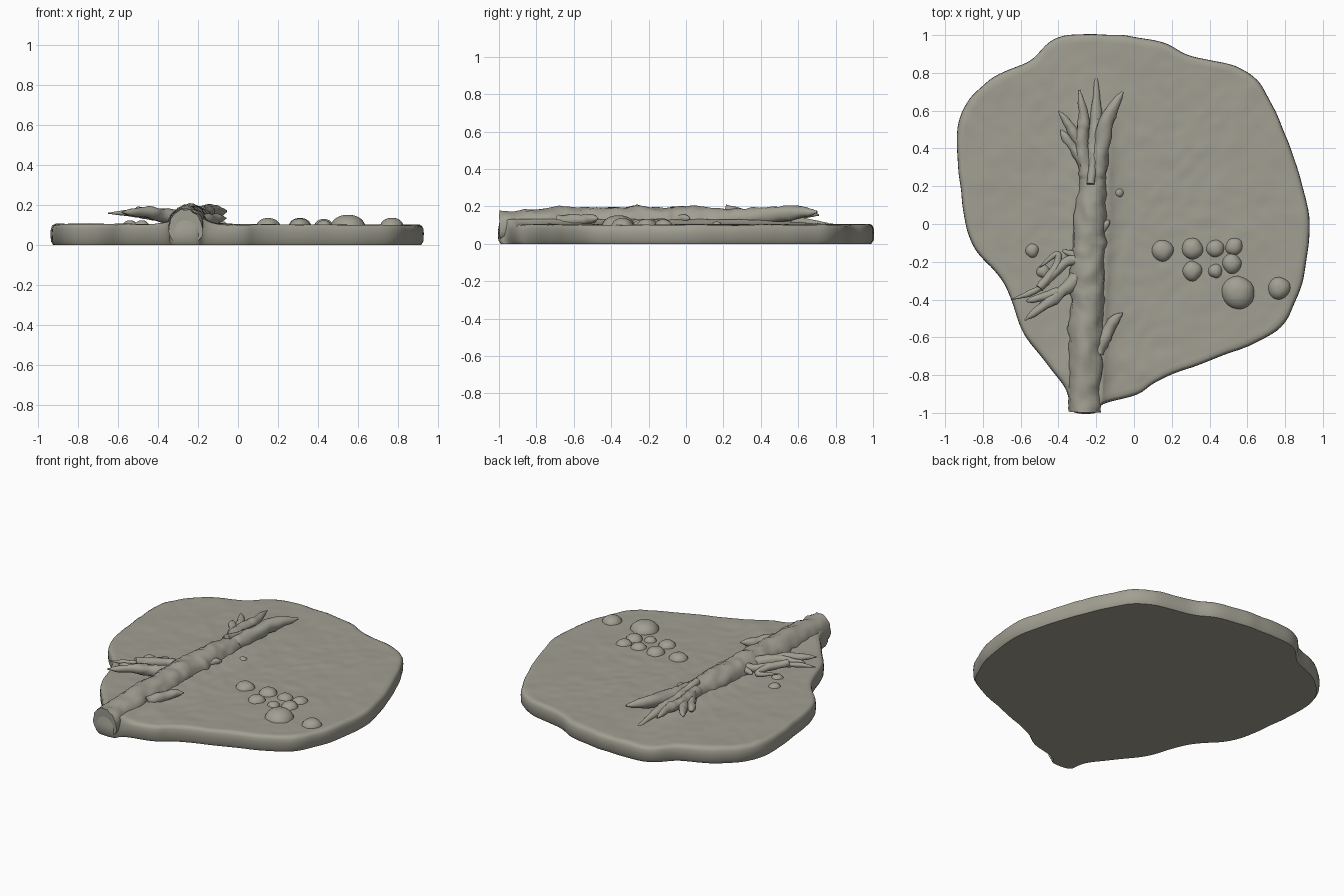
import bpy, bmesh, math
from mathutils import Vector, noise

if "Cube" in bpy.data.objects:
    bpy.data.objects.remove(bpy.data.objects["Cube"])

stone = bpy.data.materials.new("olive_grey")
stone.diffuse_color = (0.36, 0.35, 0.29, 1)
stone.use_nodes = True
stone.node_tree.nodes["Principled BSDF"].inputs["Base Color"].default_value = stone.diffuse_color


def smooth_path(pts, steps, closed=False):
    """Catmull-Rom interpolation of points of any size."""
    n, out = len(pts), []
    get = (lambda i: pts[i % n]) if closed else (lambda i: pts[min(max(i, 0), n - 1)])
    for i in range(n if closed else n - 1):
        a, b, c, d = (Vector(get(i + k)) for k in (-1, 0, 1, 2))
        for s in range(steps):
            t = s / steps
            out.append(0.5 * (2 * b + (c - a) * t + (2 * a - 5 * b + 4 * c - d) * t * t
                              + (3 * b - a - 3 * c + d) * t ** 3))
    if not closed:
        out.append(Vector(pts[-1]))
    return out


def skin(name, rings):
    """Loft closed rings and fan-cap both ends."""
    bm = bmesh.new()
    vr = [[bm.verts.new(p) for p in r] for r in rings]
    n = len(vr[0])
    for a, b in zip(vr, vr[1:]):
        for i in range(n):
            j = (i + 1) % n
            bm.faces.new((a[i], a[j], b[j], b[i]))
    for r in (vr[0], vr[-1]):
        c = bm.verts.new(sum((v.co for v in r), Vector()) / n)
        for i in range(n):
            bm.faces.new((r[i], r[(i + 1) % n], c))
    bmesh.ops.recalc_face_normals(bm, faces=bm.faces)
    me = bpy.data.meshes.new(name)
    bm.to_mesh(me)
    bm.free()
    ob = bpy.data.objects.new(name, me)
    bpy.context.collection.objects.link(ob)
    me.materials.append(stone)
    bpy.ops.object.select_all(action='DESELECT')
    ob.select_set(True)
    bpy.context.view_layer.objects.active = ob
    bpy.ops.object.shade_smooth_by_angle(angle=math.radians(50))


def limb(name, path, rough, sides):
    """Knobbly tube along a dense path of x, y, z, radius."""
    cen = [Vector(p[:3]) for p in path]
    rings = []
    for k, p in enumerate(path):
        t = (cen[min(k + 1, len(cen) - 1)] - cen[max(k - 1, 0)]).normalized()
        side = t.cross(Vector((0, 0, 1))).normalized()
        up = side.cross(t)
        ring = []
        for i in range(sides):
            a = math.tau * i / sides
            d = (side * math.cos(a) + up * math.sin(a)) * p[3]
            q = cen[k] + d
            ring.append(cen[k] + d * (1 + rough * (noise.noise(q * 14) + 0.6 * noise.noise(q * 35))))
        rings.append(ring)
    skin(name, rings)


def twig(name, radius, z0, z1, *xy):
    """Tapering branch through plan points, rising from z0 to z1."""
    plan = smooth_path(xy, 9)
    n = len(plan) - 1
    limb(name, [(p.x, p.y, z0 + (z1 - z0) * min(1, 1.6 * i / n),
                 radius * (1 - 0.45 * i / n) * max(0.2, 1 - (i / n) ** 6))
                for i, p in enumerate(plan)], 0.3, 14)


def mound(name, x, y, r):
    """Rounded lump sitting on the slab."""
    base, height, rings = 0.085, 0.018 + 0.55 * r, []
    for k in range(9):
        e = math.pi / 2 * k / 9
        c = Vector((x, y, base + height * math.sin(e)))
        ring = []
        for i in range(20):
            d = Vector((math.cos(math.tau * i / 20), math.sin(math.tau * i / 20), 0))
            ring.append(c + d * r * math.cos(e) ** 0.9 * (1 + 0.15 * noise.noise(c * 9 + d)))
        rings.append(ring)
    skin(name, rings)


# Ground slab: irregular outline, rounded rim, gently uneven top
outline = [(-.33, -.99), (-.21, -1), (-.16, -.95), (.02, -.9), (.17, -.81), (.7, -.6),
           (.86, -.4), (.93, -.03), (.86, .31), (.7, .69), (.55, .83), (.3, .89), (.15, .96),
           (-.1, 1), (-.4, .99), (-.55, .87), (-.78, .75), (-.93, .54), (-.92, .2),
           (-.86, -.1), (-.69, -.31), (-.58, -.58), (-.37, -.86)]
rim = smooth_path(outline, 10, True)
rim = [p * (1 + 0.006 * noise.noise(Vector((p.x, p.y, 0)) * 8)) for p in rim]


def ground(x, y):
    q = Vector((x, y, 0))
    z = 0.103 - 0.003 * x + 0.004 * noise.noise(q * 6) + 0.003 * noise.noise(q * 16)
    d = max(0, abs(x + 0.25 - 0.03 * (y + 1)) - 0.08)
    return z + 0.028 * math.exp(-d / 0.035) * min(1, max(0, (0.8 - y) * 2))


rings = [[Vector((p.x * s, p.y * s, z)) for p in rim]
         for s, z in ((.6, 0), (.985, 0), (.998, .02), (1, .06), (.998, .082))]
rings.append([Vector((p.x * .991, p.y * .991, ground(p.x, p.y) - .007)) for p in rim])
for k in range(40):
    s = .978 * (1 - k / 40)
    rings.append([Vector((p.x * s, p.y * s, ground(p.x * s, p.y * s))) for p in rim])
skin("ground_slab", rings)

# Fallen trunk, thinning out into the ground at the far end
limb("trunk", smooth_path([(-.265, -.995, .09, .086), (-.25, -.5, .105, .092),
                           (-.24, -.15, .108, .09), (-.22, .2, .12, .072),
                           (-.2, .5, .125, .04), (-.2, .77, .1, .008)], 18), 0.16, 24)

# Broken crown branches
twig("crown_right", .055, .13, .17, (-.2, .25), (-.15, .53), (-.06, .7))
twig("crown_ridge", .026, .185, .15, (-.23, .21), (-.21, .4), (-.19, .56))
twig("crown_left", .045, .14, .155, (-.24, .25), (-.28, .42), (-.265, .54), (-.29, .71))
twig("crown_twig_upper", .035, .14, .15, (-.26, .38), (-.33, .5), (-.4, .6))
twig("crown_twig_lower", .033, .14, .145, (-.26, .33), (-.34, .43), (-.39, .5))
# Side branches along the trunk
twig("right_twig", .036, .12, .135, (-.19, -.68), (-.12, -.53), (-.06, -.47))
twig("trunk_knot", .03, .13, .135, (-.19, -.05), (-.13, .02))
twig("left_branch_upper", .03, .14, .16, (-.27, -.2), (-.36, -.2), (-.5, -.34), (-.65, -.4))
twig("left_branch_lower", .043, .13, .165, (-.28, -.27), (-.41, -.38), (-.58, -.51))
twig("left_fork", .03, .16, .16, (-.4, -.36), (-.57, -.41))
twig("left_curl", .025, .17, .14, (-.5, -.34), (-.41, -.22), (-.41, -.16), (-.5, -.23))
twig("left_spur", .026, .14, .14, (-.28, -.18), (-.38, -.14))

# Clustered stones and loose pebbles
for i, s in enumerate([(.15, -.14, .06), (.31, -.13, .06), (.31, -.25, .055),
                       (.43, -.25, .04), (.43, -.13, .05), (.53, -.12, .05),
                       (.52, -.21, .055), (.55, -.36, .09), (.77, -.34, .062),
                       (-.08, .165, .03), (-.54, -.14, .04), (-.48, -.25, .04)]):
    mound(f"stone_{i + 1}", *s)
